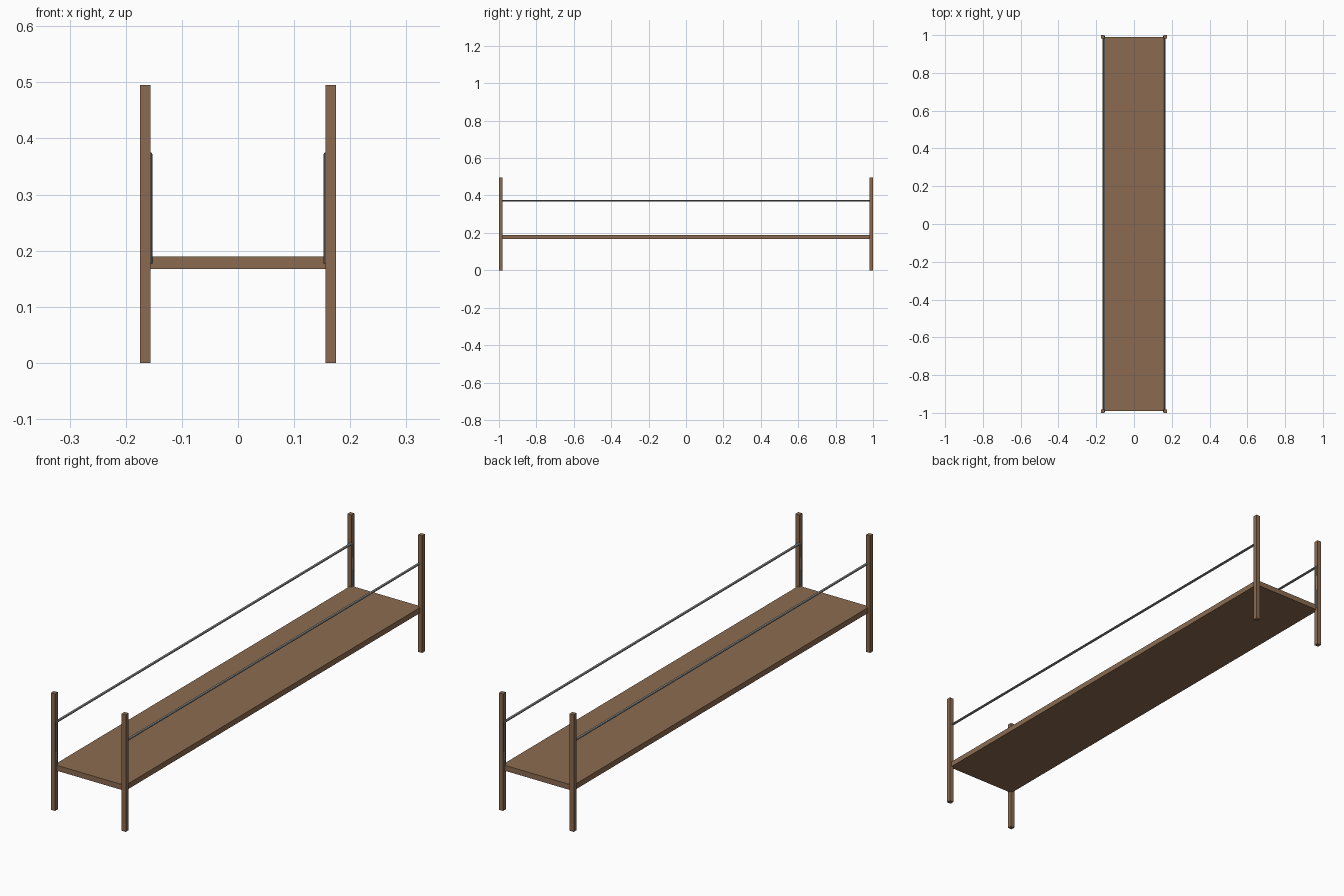
import bpy

if "Cube" in bpy.data.objects:
    bpy.data.objects.remove(bpy.data.objects["Cube"])


def material(name, rgb):
    m = bpy.data.materials.new(name)
    m.diffuse_color = (*rgb, 1)
    m.use_nodes = True
    m.node_tree.nodes["Principled BSDF"].inputs["Base Color"].default_value = m.diffuse_color
    return m


wood = material("brown wood", (0.26, 0.148, 0.082))
metal = material("grey metal", (0.25, 0.26, 0.25))

POST_X, POST_Y, POST_W, POST_H = 0.1655, 0.9905, 0.019, 0.495
DECK_LOW, DECK_TOP, RAIL_Z = 0.167, 0.19, 0.372


def box(name, size, centre, mat):
    bpy.ops.mesh.primitive_cube_add(size=1, location=centre)
    ob = bpy.context.object
    ob.name = name
    ob.scale = size
    bpy.ops.object.transform_apply(location=False, rotation=False, scale=True)
    ob.data.materials.append(mat)


# Walkway deck, running to the post centres
box("deck", (2 * POST_X, 2 * POST_Y, DECK_TOP - DECK_LOW),
    (0, 0, (DECK_TOP + DECK_LOW) / 2), wood)

for sx, side in ((-1, "left"), (1, "right")):
    # Corner posts
    for sy, end in ((-1, "front"), (1, "back")):
        box(f"{end}_{side}_post", (POST_W, POST_W, POST_H),
            (sx * POST_X, sy * POST_Y, POST_H / 2), wood)

    # Handrail pipe, with uprights let into the inner faces of the posts
    curve = bpy.data.curves.new(f"{side}_handrail", "CURVE")
    curve.dimensions = "3D"
    curve.bevel_depth = 0.006
    curve.bevel_resolution = 2
    curve.use_fill_caps = True
    path = curve.splines.new("POLY")
    path.points.add(3)
    x = sx * 0.1585
    corners = ((-POST_Y, DECK_LOW + 0.01), (-POST_Y, RAIL_Z),
               (POST_Y, RAIL_Z), (POST_Y, DECK_LOW + 0.01))
    for point, (y, z) in zip(path.points, corners):
        point.co = (x, y, z, 1)
    path.use_smooth = False
    curve.materials.append(metal)
    rail = bpy.data.objects.new(f"{side}_handrail", curve)
    bpy.context.collection.objects.link(rail)
    bpy.ops.object.select_all(action="DESELECT")
    rail.select_set(True)
    bpy.context.view_layer.objects.active = rail
    bpy.ops.object.convert(target="MESH")
